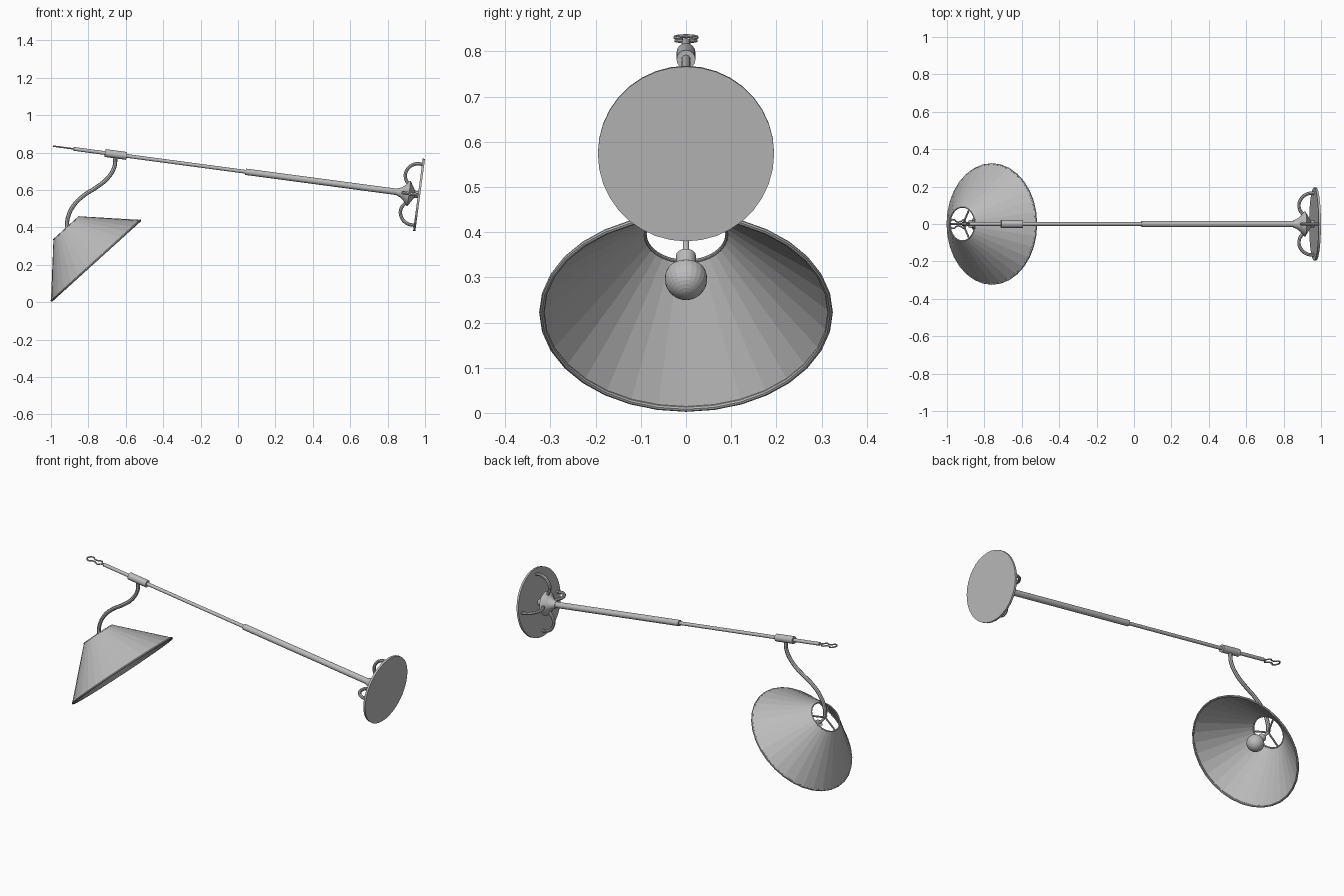
import bpy, bmesh, math
from mathutils import Matrix, Vector

if "Cube" in bpy.data.objects:
    bpy.data.objects.remove(bpy.data.objects["Cube"])

grey = bpy.data.materials.new("satin_grey")
grey.use_nodes = True
COLOUR = (0.5, 0.5, 0.5, 1)
grey.diffuse_color = COLOUR
grey.node_tree.nodes["Principled BSDF"].inputs["Base Color"].default_value = COLOUR


def frame(origin, axis):
    """Matrix whose z runs along the axis and whose y is level."""
    z = Vector(axis).normalized()
    y = Vector((0, 1, 0))
    x = y.cross(z)
    m = Matrix((x, y, z)).transposed().to_4x4()
    m.translation = origin
    return m


def lathe(name, place, profile, sides=24, smooth=True, closed=False):
    """Revolve (height, radius) points around the local z axis."""
    bm = bmesh.new()
    verts = [bm.verts.new((r, 0, h)) for h, r in profile]
    pairs = list(zip(verts, verts[1:] + verts[:1]))
    edges = [bm.edges.new(p) for p in (pairs if closed else pairs[:-1])]
    bmesh.ops.spin(bm, geom=verts + edges, axis=(0, 0, 1), cent=(0, 0, 0),
                   angle=math.tau, steps=sides, use_merge=True)
    bmesh.ops.remove_doubles(bm, verts=bm.verts, dist=1e-5)
    bmesh.ops.recalc_face_normals(bm, faces=bm.faces)
    mesh = bpy.data.meshes.new(name)
    bm.to_mesh(mesh)
    bm.free()
    return finish(bpy.data.objects.new(name, mesh), place, smooth)


def wire(name, place, points, radius, closed=False):
    """Round wire that follows a smooth path."""
    curve = bpy.data.curves.new(name, "CURVE")
    curve.dimensions = "3D"
    curve.bevel_depth = radius
    curve.bevel_resolution = 2
    curve.use_fill_caps = True
    curve.resolution_u = 6
    spline = curve.splines.new("BEZIER")
    spline.bezier_points.add(len(points) - 1)
    for bp, co in zip(spline.bezier_points, points):
        bp.co = co
        bp.handle_left_type = bp.handle_right_type = "AUTO"
    spline.use_cyclic_u = closed
    return finish(bpy.data.objects.new(name, curve), place, True)


def finish(ob, place, smooth):
    bpy.context.scene.collection.objects.link(ob)
    ob.matrix_world = place
    ob.data.materials.append(grey)
    bpy.ops.object.select_all(action="DESELECT")
    ob.select_set(True)
    bpy.context.view_layer.objects.active = ob
    if ob.type == "CURVE":
        bpy.ops.object.convert(target="MESH")
        ob = bpy.context.object
    if smooth:
        bpy.ops.object.shade_smooth_by_angle(angle=math.radians(35))
    return ob


def rod(name, place, start, end, radius):
    return lathe(name, place, [(start, 0), (start, radius), (end, radius), (end, 0)], 16)


# Wall plate and telescopic arm share one tilted axis
arm = frame((0.974, 0, 0.573), (-0.991, 0, 0.132))
lathe("wall_plate", arm, [(0, 0), (0, 0.195), (0.012, 0.195), (0.012, 0)], 36)
lathe("flared_mount", arm, [(0.012, 0.018), (0.03, 0.02), (0.06, 0.068), (0.066, 0.066),
                            (0.085, 0.042), (0.105, 0.026), (0.125, 0.019), (0.125, 0)])
rod("outer_tube", arm, 0.11, 0.942, 0.017)
rod("inner_rod", arm, 0.9, 1.87, 0.01)
rod("sliding_sleeve", arm, 1.583, 1.70, 0.021)

# Four curved brackets between the mount and the plate
bracket = [(0.03, 0.045), (0.05, 0.07), (0.09, 0.092), (0.13, 0.084), (0.16, 0.05), (0.165, 0.008)]
for i in range(4):
    turn = Matrix.Rotation(i * math.pi / 2, 4, "Z")
    wire("plate_bracket", arm @ turn, [(r, 0, h) for r, h in bracket], 0.009)

# Wire hook at the free end
half = [(0.004, 1.86), (0.006, 1.885), (0.022, 1.9), (0.012, 1.92), (0.012, 1.94),
        (0.024, 1.955), (0.01, 1.975)]
loop = [(0, y, h) for y, h in half] + [(0, -y, h) for y, h in reversed(half)]
wire("end_hook", arm, loop, 0.004, closed=True)

# Curved stem that carries the shade
stem = [(-0.655, 0.785), (-0.662, 0.72), (-0.70, 0.66), (-0.76, 0.612), (-0.825, 0.57),
        (-0.88, 0.515), (-0.91, 0.45), (-0.915, 0.3975)]
wire("hanging_stem", Matrix(), [(x, 0, z) for x, z in stem], 0.011)

# Faceted conical shade, open at both ends, with wire rims
shade = frame((-0.76, 0, 0.2225), (-0.671, 0, 0.741))
lathe("lamp_shade", shade, [(0, 0.324), (0.234, 0.094), (0.234, 0.09), (0, 0.319)],
      32, smooth=False, closed=True)


def rim(name, height, radius, thick):
    ring = [(height + thick * math.sin(a * math.pi / 4), radius + thick * math.cos(a * math.pi / 4))
            for a in range(8)]
    lathe(name, shade, ring, 32, closed=True)


rim("lower_rim", 0, 0.319, 0.006)
rim("upper_rim", 0.234, 0.091, 0.004)

# Three spokes that join the stem to the upper rim
for i in range(3):
    turn = Matrix.Rotation(math.pi + i * math.tau / 3, 4, "Z")
    wire("shade_spoke", shade @ turn, [(0, 0, 0.23), (0.091, 0, 0.23)], 0.005)

# Socket and bulb on the shade axis
rod("socket_rod", shade, 0.15, 0.236, 0.007)
rod("bulb_socket", shade, 0.13, 0.17, 0.022)
bulb = [(0.1 - 0.047 * math.cos(a * math.pi / 16), 0.047 * math.sin(a * math.pi / 16))
        for a in range(11)]
lathe("bulb", shade, bulb + [(0.14, 0.02), (0.14, 0)], smooth=False)
